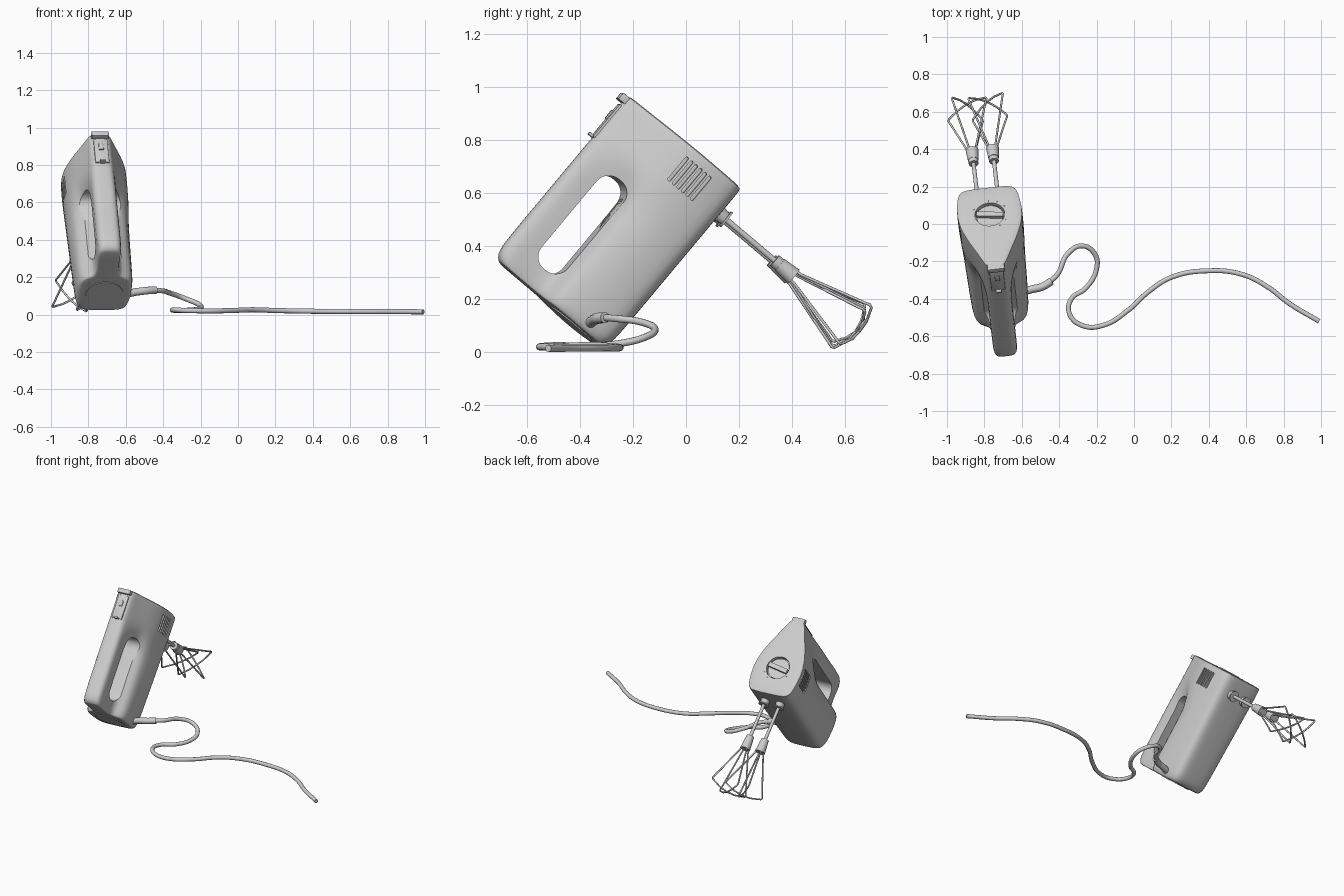
import bpy, bmesh, math
from mathutils import Matrix, Vector

if "Cube" in bpy.data.objects:
    bpy.data.objects.remove(bpy.data.objects["Cube"])

# Mixer frame: local x = width, y = towards the front face, z = towards the handle
M = (Matrix.Translation((-0.765, 0, 0)) @ Matrix.Rotation(math.radians(6.6), 4, 'Z')
     @ Matrix.Rotation(math.radians(50), 4, 'X'))
ALONG = Matrix.Rotation(math.radians(-90), 4, 'X')   # turns z into local y


def activate(ob):
    bpy.ops.object.select_all(action='DESELECT')
    ob.select_set(True)
    bpy.context.view_layer.objects.active = ob


def smooth(ob, angle=35):
    activate(ob)
    bpy.ops.object.shade_smooth_by_angle(angle=math.radians(angle))
    return ob


def make(name, bm, matrix=M):
    bmesh.ops.recalc_face_normals(bm, faces=bm.faces)
    me = bpy.data.meshes.new(name)
    bm.to_mesh(me)
    bm.free()
    ob = bpy.data.objects.new(name, me)
    bpy.context.collection.objects.link(ob)
    ob.matrix_world = matrix
    return ob


def add_box(bm, loc, size, rot=Matrix()):
    bmesh.ops.create_cube(bm, size=1, matrix=Matrix.Translation(loc) @ rot @ Matrix.Diagonal((*size, 1)))


def add_cyl(bm, loc, r1, r2, depth, rot=Matrix(), seg=32):
    bmesh.ops.create_cone(bm, cap_ends=True, segments=seg, radius1=r1, radius2=r2, depth=depth,
                          matrix=Matrix.Translation(loc) @ rot)


def bevel(bm, width, axis=None, seg=3):
    edges = [e for e in bm.edges if axis is None
             or abs((e.verts[0].co - e.verts[1].co).normalized()[axis]) > 0.99]
    bmesh.ops.bevel(bm, geom=edges, offset=width, segments=seg, profile=0.5, affect='EDGES')


def tube(name, paths, radius, kind, matrix=M, res=3):
    cu = bpy.data.curves.new(name, 'CURVE')
    cu.dimensions = '3D'
    cu.bevel_depth, cu.bevel_resolution, cu.resolution_u = radius, res, 8
    cu.use_fill_caps = True
    for pts in paths:
        sp = cu.splines.new(kind)
        if kind == 'BEZIER':
            sp.bezier_points.add(len(pts) - 1)
            for bp, p in zip(sp.bezier_points, pts):
                bp.co = p
                bp.handle_left_type = bp.handle_right_type = 'AUTO'
        else:
            sp.points.add(len(pts) - 1)
            for q, p in zip(sp.points, pts):
                q.co = (*p, 1)
    ob = bpy.data.objects.new(name, cu)
    bpy.context.collection.objects.link(ob)
    ob.matrix_world = matrix
    activate(ob)
    bpy.ops.object.convert(target='MESH')
    return smooth(bpy.context.view_layer.objects.active, 50)


# Body and handle: half sections (width, height) lofted from rear to front
rear = [(0, .243), (.08, .243), (.118, .252), (.14, .28), (.15, .34), (.153, .42), (.15, .49), (.132, .535),
        (.085, .553), (.064, .58), (.063, .69), (.067, .75), (.055, .787), (.03, .793), (0, .793)]
front = [(0, .243), (.10, .243), (.14, .252), (.16, .28), (.17, .34), (.177, .42), (.167, .50), (.145, .566),
         (.13, .605), (.115, .64), (.088, .70), (.067, .75), (.052, .785), (.03, .793), (0, .793)]
stations = [(-.197, .86), (-.195, .89), (-.184, .945), (-.16, .985), (-.12, 1), (0, 1), (.12, 1), (.2, 1),
            (.25, 1), (.29, 1), (.33, 1), (.37, 1), (.41, 1), (.45, 1), (.52, 1), (.58, 1), (.597, .992),
            (.602, .975)]
bm = bmesh.new()
rings = []
for a, k in stations:
    lin = min(max((a + .2) / .7, 0), 1)
    t = min(max((a - .22) / .22, 0), 1)
    t = t * t * (3 - 2 * t)
    half = []
    for i, (p, q) in enumerate(zip(rear, front)):
        w = lin if i < 6 else t
        x, z = p[0] + (q[0] - p[0]) * w, p[1] + (q[1] - p[1]) * w
        half.append((x * k, .5 + (z - .5) * k))
    pts = half + [(-x, z) for x, z in half[-2:0:-1]]
    rings.append([bm.verts.new((x, a, z)) for x, z in pts])
n = len(rings[0])
for r, s in zip(rings, rings[1:]):
    for i in range(n):
        bm.faces.new((r[i], r[(i + 1) % n], s[(i + 1) % n], s[i]))
bm.faces.new(rings[0])
bm.faces.new(rings[-1])
body = make("mixer_body", bm)
activate(body)
sub = body.modifiers.new("round", 'SUBSURF')
sub.levels = 1
bpy.ops.object.modifier_apply(modifier="round")


def cut(bm):
    cutter = make("cutter", bm)
    cutter.hide_render = True
    mod = body.modifiers.new("cut", 'BOOLEAN')
    mod.operation, mod.solver, mod.object = 'DIFFERENCE', 'EXACT', cutter
    activate(body)
    bpy.ops.object.modifier_apply(modifier="cut")
    bpy.data.objects.remove(cutter)


# Handle opening
bm = bmesh.new()
add_box(bm, (0, .11, .618), (.6, .44, .126))
bevel(bm, .058, axis=0, seg=8)
cut(bm)
# Vent slots on both sides
bm = bmesh.new()
for side in (-1, 1):
    for i in range(6):
        add_box(bm, (side * .175, .498, .37 + i * .0225), (.05, .115, .013))
bevel(bm, .006, axis=0)
cut(bm)
# Dial recess
bm = bmesh.new()
add_cyl(bm, (0, .60, .437), .08, .08, .05, ALONG, 48)
cut(bm)
smooth(body)

# Speed dial: base disc and grip bar
bm = bmesh.new()
add_cyl(bm, (0, .58, .437), .073, .073, .014, ALONG, 48)
add_box(bm, (0, .591, .437), (.144, .03, .03), Matrix.Rotation(math.radians(-10), 4, 'Y'))
smooth(make("speed_dial", bm))
# Dial tick marks
bm = bmesh.new()
for i in range(9):
    t = math.radians(-150 + i * 30)
    add_cyl(bm, (.095 * math.cos(t), .602, .437 + .095 * math.sin(t)), .003, .003, .003, ALONG, 8)
make("dial_marks", bm)

# Rear cap disc
bm = bmesh.new()
add_cyl(bm, (0, -.197, .406), .1, .1, .008, ALONG, 48)
smooth(make("rear_cap", bm))

# Switch plate, eject latch and slider on the handle top
for name, loc, size in (("switch_plate", (0, .475, .792), (.075, .16, .012)),
                        ("eject_latch", (0, .58, .798), (.092, .03, .036)),
                        ("speed_slider", (0, .397, .802), (.03, .012, .028)),
                        ("turbo_button", (0, .50, .80), (.026, .04, .01))):
    bm = bmesh.new()
    add_box(bm, loc, size)
    bevel(bm, .003, seg=2)
    smooth(make(name, bm))

# Beaters: collar, shaft, hub and wire cage
for name, x, turn in (("left", -.055, 35), ("right", .055, 48)):
    y = .478
    bm = bmesh.new()
    add_cyl(bm, (x, y, .235), .026, .032, .04)
    add_cyl(bm, (x, y, .212), .036, .036, .008)
    smooth(make(name + "_collar", bm))
    bm = bmesh.new()
    add_cyl(bm, (x, y, .09), .011, .011, .32, seg=16)
    smooth(make(name + "_shaft", bm))
    bm = bmesh.new()
    add_cyl(bm, (x, y, -.045), .026, .026, .03)
    add_cyl(bm, (x, y, -.09), .034, .028, .07)
    smooth(make(name + "_hub", bm))
    wires = []
    for i in range(4):
        t = math.radians(turn + 90 * i)
        wires.append([(x + r * math.cos(t), y + r * math.sin(t), z) for r, z in
                      ((.024, -.10), (.03, -.14), (.122, -.385), (.132, -.408), (.126, -.419), (.06, -.442),
                       (0, -.449))])
    tube(name + "_beater_wires", wires, .0055, 'POLY', res=2)

# Strain relief and power cord
W = Matrix()
tube("strain_relief", [[(-.60, -.365, .11), (-.55, -.35, .12), (-.49, -.335, .128), (-.44, -.305, .131)]],
     .021, 'BEZIER', W)
tube("power_cord", [[(-.46, -.315, .13), (-.41, -.27, .128), (-.355, -.16, .112), (-.28, -.117, .085),
                     (-.21, -.16, .055), (-.2, -.24, .035), (-.26, -.345, .024), (-.335, -.4, .023),
                     (-.345, -.48, .025), (-.27, -.545, .022), (-.16, -.54, .02), (-.03, -.46, .022),
                     (.08, -.36, .026), (.2, -.285, .022), (.4, -.25, .018), (.58, -.27, .017),
                     (.72, -.34, .016), (.83, -.425, .016), (.99, -.52, .015)]], .0135, 'BEZIER', W)
